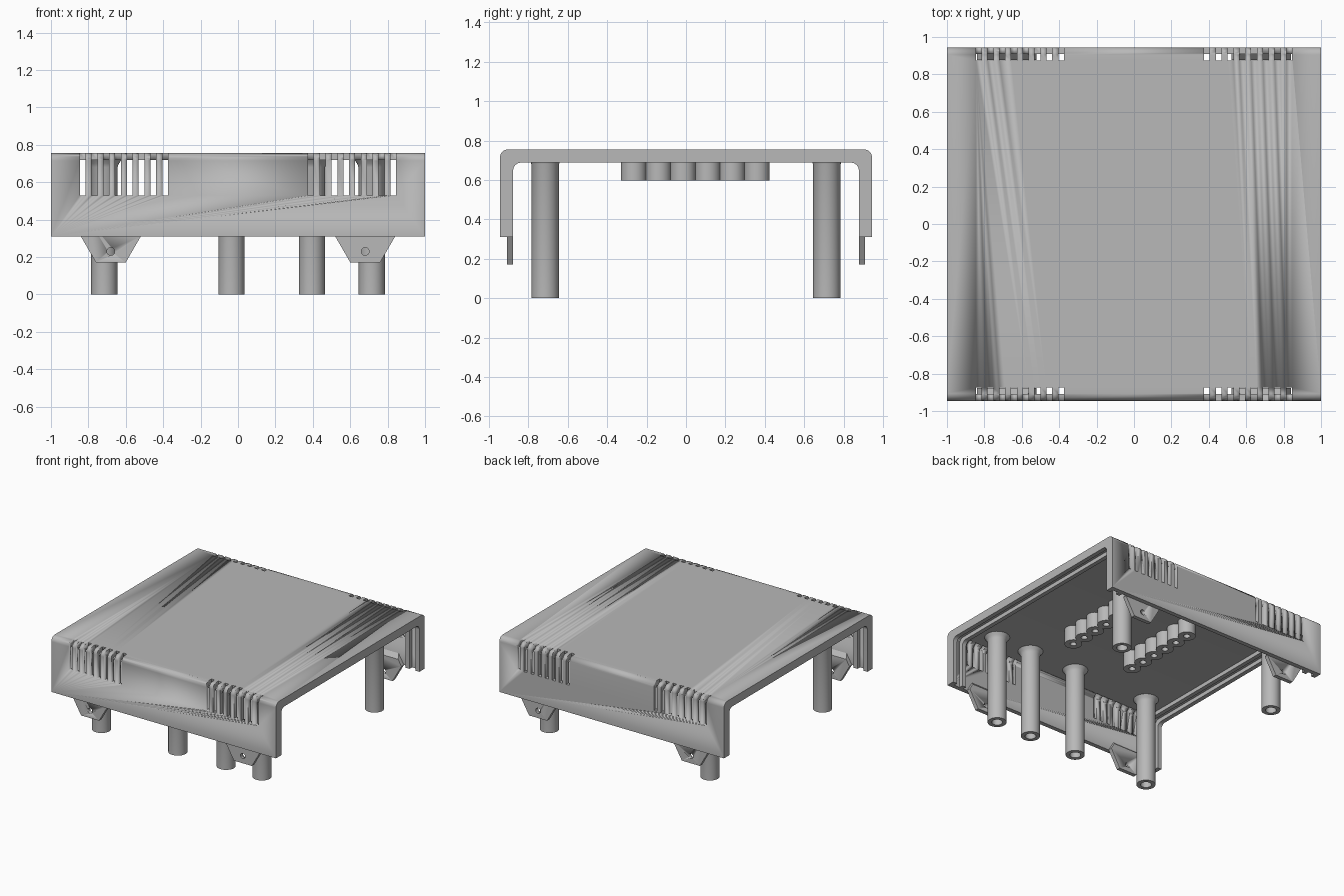
import bpy
import bmesh
from math import cos, sin, pi, radians
from mathutils import Vector, Matrix

cube = bpy.data.objects.get("Cube")
if cube:
    bpy.data.objects.remove(cube, do_unlink=True)

GREY = (0.48, 0.48, 0.48, 1)
mat = bpy.data.materials.new("plain_grey")
mat.use_nodes = True
mat.diffuse_color = GREY
mat.node_tree.nodes["Principled BSDF"].inputs["Base Color"].default_value = GREY

RIM = 0.31          # lower edge of the walls
OUTER = (0.945, 0.755)
MIDDLE = (0.91, 0.72)
INNER = (0.878, 0.688)


def finish(name, bm):
    """Turn a bmesh into a grey object with sharp edges kept."""
    bmesh.ops.recalc_face_normals(bm, faces=bm.faces)
    mesh = bpy.data.meshes.new(name)
    bm.to_mesh(mesh)
    bm.free()
    mesh.materials.append(mat)
    obj = bpy.data.objects.new(name, mesh)
    bpy.context.collection.objects.link(obj)
    bpy.ops.object.select_all(action='DESELECT')
    obj.select_set(True)
    bpy.context.view_layer.objects.active = obj
    bpy.ops.object.shade_smooth_by_angle(angle=radians(35))
    return obj


def arch(size, radius=0.04, steps=8):
    """Points of a rounded arch, from the -y foot to the +y foot."""
    half, top = size
    corner = [(half - radius + radius * cos(a), top - radius + radius * sin(a))
              for a in (pi / 2 * i / steps for i in range(steps + 1))]
    side = [(half, RIM)] + corner
    return [(-y, z) for y, z in side] + side[::-1]


def arch_band(name, outside, inside, x0, x1):
    """Band between two arches, extruded along x."""
    bm = bmesh.new()
    rings = [[bm.verts.new((x, y, z)) for y, z in arch(size)]
             for x, size in ((x0, outside), (x1, outside), (x1, inside), (x0, inside))]
    for a, b in zip(rings, rings[1:] + rings[:1]):
        for i in range(len(a) - 1):
            bm.faces.new((a[i], a[i + 1], b[i + 1], b[i]))
    for end in (0, -1):
        bm.faces.new([r[end] for r in rings])
    return finish(name, bm)


def cut(obj, cutter):
    """Subtract the cutter from the object, then drop the cutter."""
    cutter.hide_render = True
    mod = obj.modifiers.new("cut", 'BOOLEAN')
    mod.operation = 'DIFFERENCE'
    mod.solver = 'EXACT'
    mod.object = cutter
    bpy.context.view_layer.objects.active = obj
    bpy.ops.object.modifier_apply(modifier=mod.name)
    bpy.data.objects.remove(cutter, do_unlink=True)


def tube(name, x, y, profile, sides=32):
    """Revolve a closed (radius, z) profile about a vertical axis."""
    bm = bmesh.new()
    rings = [[bm.verts.new((x + r * cos(2 * pi * i / sides), y + r * sin(2 * pi * i / sides), z))
              for i in range(sides)] for r, z in profile]
    for a, b in zip(rings, rings[1:] + rings[:1]):
        for i in range(sides):
            j = (i + 1) % sides
            bm.faces.new((a[i], a[j], b[j], b[i]))
    return finish(name, bm)


# Cover with vent slots wrapping over the front and back edges
cover = arch_band("cover", OUTER, MIDDLE, -1, 1)
bm = bmesh.new()
for sx in (-1, 1):
    for sy in (-1, 1):
        for i in range(8):
            place = Matrix.Translation((sx * (0.39 + 0.0629 * i), sy * 0.935, 0.68))
            bmesh.ops.create_cube(bm, size=1, matrix=place @ Matrix.Diagonal((0.03, 0.12, 0.3, 1)))
cut(cover, finish("vent_cutter", bm))

# Ribs at each open end, leaving a groove for an end panel
for side, s in (("left", 1), ("right", -1)):
    arch_band(side + "_end_rib", MIDDLE, INNER, s * 0.965, s)
    arch_band(side + "_inner_rib", MIDDLE, INNER, s * 0.878, s * 0.912)

# Hexagonal fixing tabs, chamfered at the top inside edge
for end, sy in (("front", -1), ("back", 1)):
    for side, sx in (("left", 1), ("right", -1)):
        turn = Matrix.Rotation(pi / 2, 4, 'X')
        spot = Matrix.Translation((sx * 0.68, sy * 0.894, RIM))
        bm = bmesh.new()
        bmesh.ops.create_cone(bm, cap_ends=True, segments=6, radius1=0.16, radius2=0.16,
                              depth=0.032, matrix=spot @ turn @ Matrix.Rotation(pi / 2, 4, 'Z'))
        # keep a vertex pointing along x whatever the starting angle
        if max(abs(v.co.x - sx * 0.68) for v in bm.verts) < 0.15:
            bmesh.ops.rotate(bm, verts=bm.verts, cent=spot.translation,
                             matrix=Matrix.Rotation(pi / 6, 3, 'Y'))
        cap = bmesh.ops.bisect_plane(
            bm, geom=bm.verts[:] + bm.edges[:] + bm.faces[:], plane_co=(0, sy * 0.878, 0.36),
            plane_no=Vector((0, -sy, 1)), clear_outer=True)
        bmesh.ops.holes_fill(bm, edges=[e for e in cap["geom_cut"] if isinstance(e, bmesh.types.BMEdge)])
        tab = finish(f"{end}_{side}_tab", bm)
        bm = bmesh.new()
        bmesh.ops.create_cone(bm, cap_ends=True, segments=24, radius1=0.021, radius2=0.021, depth=0.2,
                              matrix=Matrix.Translation((sx * 0.68, sy * 0.894, 0.23)) @ turn)
        cut(tab, finish("hole_cutter", bm))

# Long hollow legs with a flared root
LEG = [(0.04, 0), (0.07, 0), (0.07, 0.68), (0.078, 0.7), (0.095, 0.722), (0.04, 0.722)]
legs = [(x, -0.715) for x in (-0.715, -0.035, 0.395, 0.715)] + [(x, 0.715) for x in (-0.715, 0.715)]
for i, (x, y) in enumerate(legs):
    tube(f"leg_{i + 1}", x, y, LEG)

# Two rows of short bosses under the top
BOSS = [(0.024, 0.597), (0.065, 0.597), (0.065, 0.722), (0.024, 0.722)]
for row, x in (("left", 0.36), ("right", -0.205)):
    for i in range(6):
        tube(f"{row}_boss_{i + 1}", x, -0.265 + 0.125 * i, BOSS)
